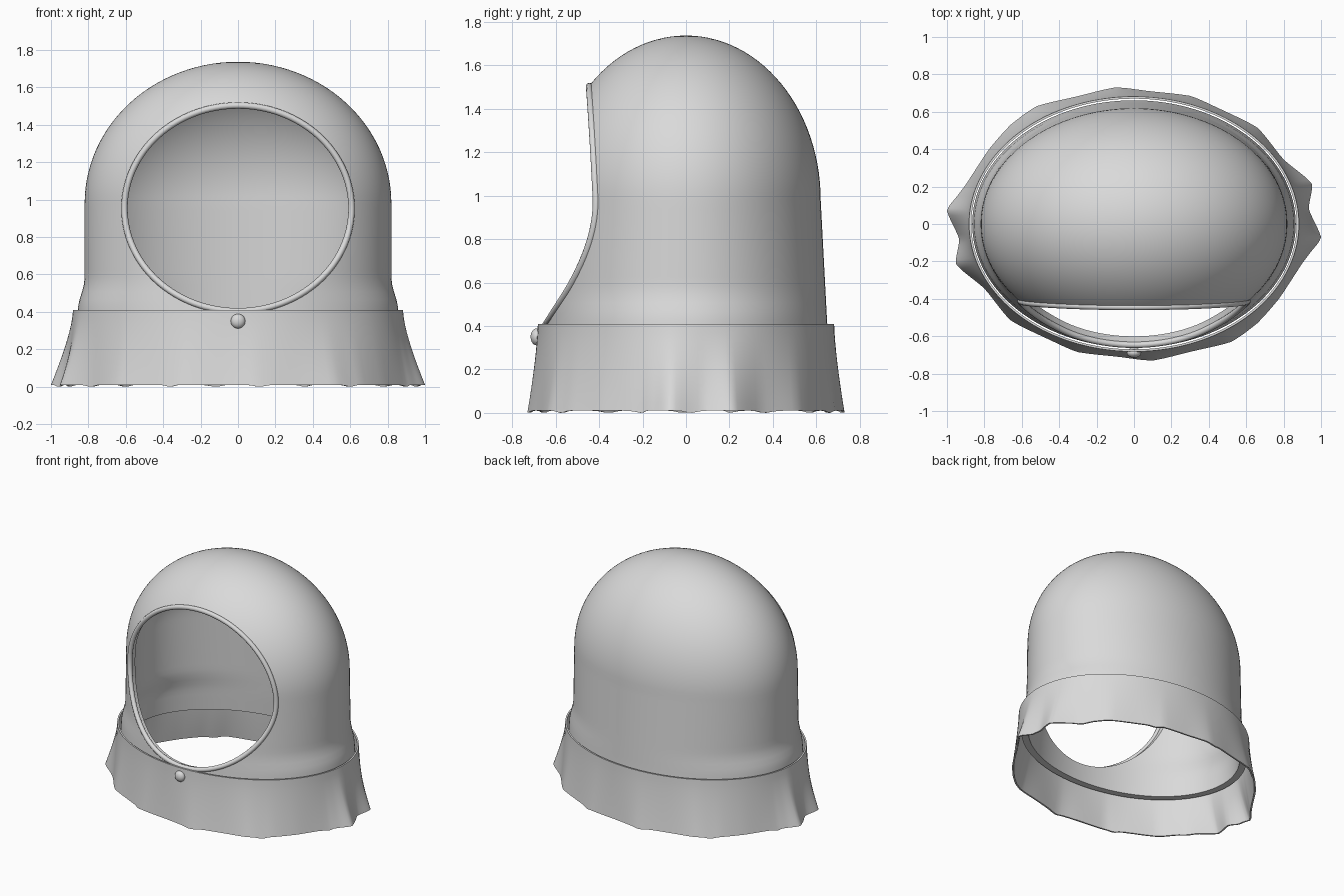
import bpy, bmesh, math
from mathutils import Vector

if "Cube" in bpy.data.objects:
    bpy.data.objects.remove(bpy.data.objects["Cube"])

grey = bpy.data.materials.new("light grey")
grey.diffuse_color = (0.7, 0.7, 0.7, 1)
grey.use_nodes = True
grey.node_tree.nodes["Principled BSDF"].inputs["Base Color"].default_value = grey.diffuse_color

N = 128


def make(name, bm, angle=40):
    bmesh.ops.recalc_face_normals(bm, faces=bm.faces)
    me = bpy.data.meshes.new(name)
    bm.to_mesh(me)
    bm.free()
    ob = bpy.data.objects.new(name, me)
    bpy.context.collection.objects.link(ob)
    me.materials.append(grey)
    smooth(ob, angle)
    return ob


def smooth(ob, angle):
    bpy.ops.object.select_all(action='DESELECT')
    ob.select_set(True)
    bpy.context.view_layer.objects.active = ob
    bpy.ops.object.shade_smooth_by_angle(angle=math.radians(angle))


def loft(bm, rings, closed=False):
    """Bridge successive rings of points."""
    vs = [[bm.verts.new(p) for p in r] for r in rings]
    pairs = list(zip(vs, vs[1:])) + ([(vs[-1], vs[0])] if closed else [])
    for a, b in pairs:
        n = len(a)
        for i in range(n):
            j = (i + 1) % n
            bm.faces.new((a[i], a[j], b[j], b[i]))
    return vs


def ellipse(a, b, z, n=N):
    return [(a * math.cos(2 * math.pi * i / n), b * math.sin(2 * math.pi * i / n), z)
            for i in range(n)]


# Hood half-widths at a given height, inset by d for the inner wall
SPRING, RISE, BASE = 0.98, 0.757, 0.27


def hood_size(z, d=0.0):
    if z >= SPRING:
        k = math.sqrt(max(0, 1 - ((z - SPRING) / (RISE - d)) ** 2))
        return (0.82 - d) * k, (0.62 - d) * k
    t = min(1, max(0, (0.58 - z) / 0.17))
    s = t * t * (3 - 2 * t)
    u = (SPRING - z) / 0.57
    low = max(0, 0.41 - z) / 0.14
    return 0.82 + 0.036 * s + 0.009 * low - d, 0.62 + 0.03 * u + 0.004 * low - d


# Hood: domed shell with an inner wall
def wall(d):
    zs = [BASE + (SPRING - BASE) * i / 18 for i in range(18)]
    zs += [SPRING + (RISE - d) * math.sin(math.pi / 2 * i / 28) for i in range(28)]
    return [ellipse(*hood_size(z, d), z) for z in zs]


bm = bmesh.new()
outer = loft(bm, wall(0))
inner = loft(bm, wall(0.05))
for rings, d in ((outer, 0), (inner, 0.05)):
    tip = bm.verts.new((0, 0, SPRING + RISE - d))
    for i in range(N):
        bm.faces.new((rings[-1][i], rings[-1][(i + 1) % N], tip))
for i in range(N):
    j = (i + 1) % N
    bm.faces.new((outer[0][i], outer[0][j], inner[0][j], inner[0][i]))
hood = make("hood", bm)

# Face opening cut through the front
CZ, RX, RZ = 0.953, 0.607, 0.55
bm = bmesh.new()
ends = loft(bm, [[(x, y, CZ + z) for x, z, _ in ellipse(RX, RZ, 0)] for y in (-1.2, 0.0)])
for e in ends:
    bm.faces.new(e)
cutter = make("opening_cutter", bm)
cutter.hide_render = True
mod = hood.modifiers.new("opening", 'BOOLEAN')
mod.operation = 'DIFFERENCE'
mod.solver = 'EXACT'
mod.object = cutter
bpy.context.view_layer.objects.active = hood
bpy.ops.object.modifier_apply(modifier="opening")
bpy.data.objects.remove(cutter)
smooth(hood, 40)

# Piping round the opening, following the hood surface
path = []
for x, z, _ in ellipse(RX, RZ, 0):
    a, b = hood_size(CZ + z)
    path.append(Vector((x, 0.004 - b * math.sqrt(max(0, 1 - (x / a) ** 2)), CZ + z)))
rings = []
for i, p in enumerate(path):
    t = (path[(i + 1) % N] - path[i - 1]).normalized()
    u = t.cross(Vector((0, 1, 0))).normalized()
    v = t.cross(u)
    rings.append([p + 0.017 * (u * math.cos(k * math.pi / 5) + v * math.sin(k * math.pi / 5))
                  for k in range(10)])
bm = bmesh.new()
loft(bm, rings, closed=True)
make("opening_piping", bm, 60)

# Collar: flared skirt with an uneven wavy hem (half the hem, repeated by a half turn)
half = [(1.0, -0.07), (0.935, 0.08), (0.95, 0.217), (0.80, 0.345), (0.66, 0.515),
        (0.45, 0.62), (0.30, 0.685), (0.085, 0.71), (-0.10, 0.73), (-0.315, 0.68),
        (-0.52, 0.63), (-0.66, 0.53), (-0.775, 0.40), (-0.90, 0.21), (-0.945, 0.15)]
hem_pts = [Vector(p) for p in half] + [-Vector(p) for p in half]
SUB = 6
hem = []
M = len(hem_pts)
for i in range(M):
    p0, p1, p2, p3 = (hem_pts[(i + k) % M] for k in (-1, 0, 1, 2))
    for s in range(SUB):
        t = s / SUB
        curve = 0.5 * (2 * p1 + (p2 - p0) * t + (2 * p0 - 5 * p1 + 4 * p2 - p3) * t * t
                       + (3 * p1 - p0 - 3 * p2 + p3) * t ** 3)
        hem.append(curve.lerp(p1.lerp(p2, t), 0.5))


def collar_ring(t, d):
    out = []
    for i, h in enumerate(hem):
        g = math.atan2(h.y / 0.73, h.x / 0.97)
        top = Vector((0.882 * math.cos(g), 0.682 * math.sin(g)))
        p = top.lerp(h, t ** 1.35)
        p -= p.normalized() * d
        hem_z = 0.01 * (1 - max(0, math.sin(i * 0.42)) ** 6)
        out.append((p.x, p.y, 0.41 * (1 - t) + hem_z * t))
    return out


T = [i / 10 for i in range(11)]
bm = bmesh.new()
loft(bm, [collar_ring(t, 0) for t in T] + [collar_ring(t, 0.012) for t in reversed(T)],
     closed=True)
make("collar", bm, 50)

# Button at the front of the collar
bm = bmesh.new()
bmesh.ops.create_uvsphere(bm, u_segments=24, v_segments=16, radius=0.039)
for v in bm.verts:
    v.co = (v.co.x, v.co.y * 0.7 - 0.688, v.co.z + 0.35)
make("collar_button", bm, 60)
